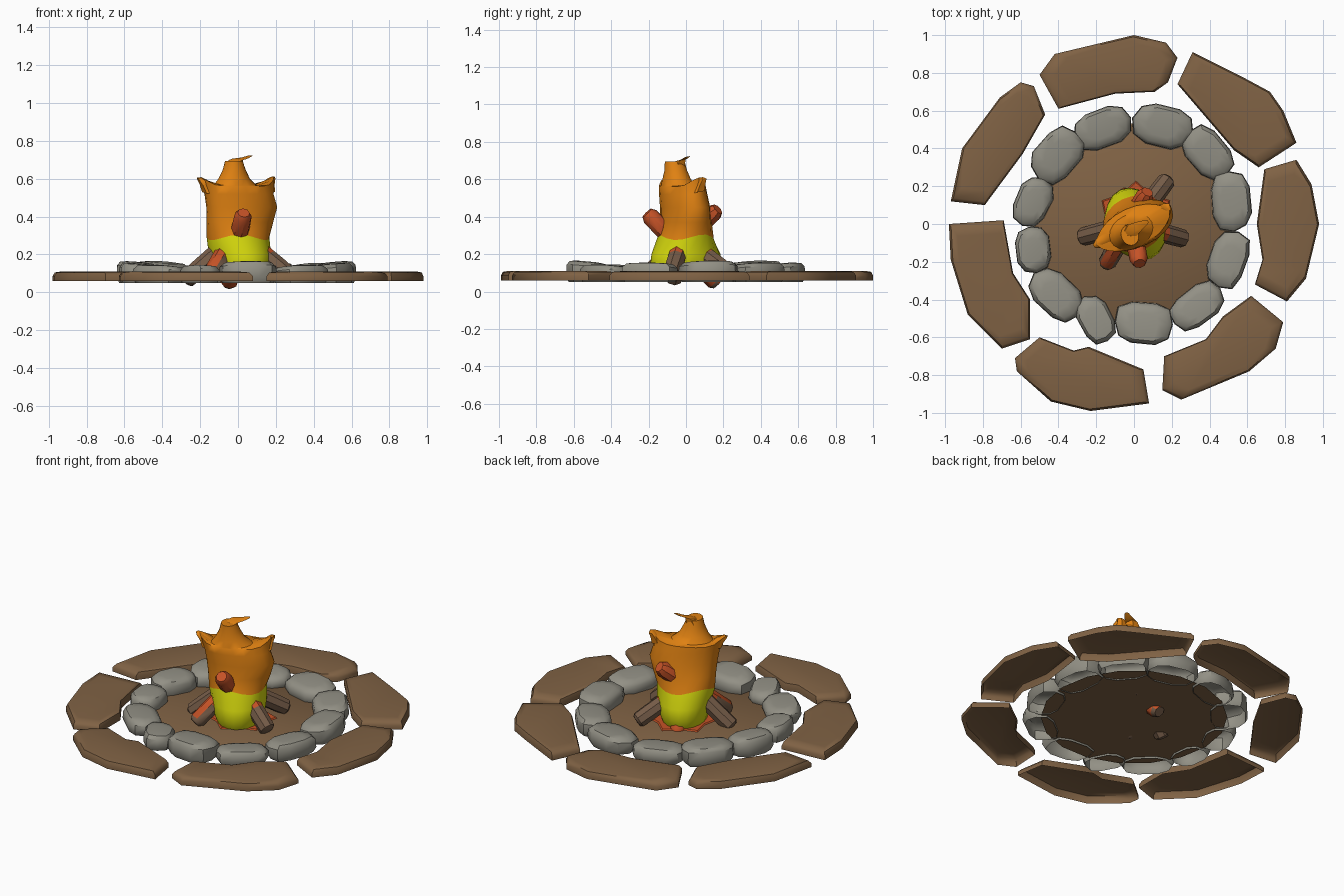
import bpy, bmesh, math, random
from mathutils import Vector, Matrix

if "Cube" in bpy.data.objects:
    bpy.data.objects.remove(bpy.data.objects["Cube"])

random.seed(4)


def material(name, rgb):
    m = bpy.data.materials.new(name)
    m.diffuse_color = (*rgb, 1)
    m.use_nodes = True
    m.node_tree.nodes["Principled BSDF"].inputs["Base Color"].default_value = m.diffuse_color
    return m


EARTH = material("earth_brown", (0.215, 0.122, 0.058))
STONE = material("stone_grey", (0.29, 0.28, 0.235))
BARK = material("bark_brown", (0.18, 0.108, 0.065))
EMBER = material("ember_red", (0.56, 0.085, 0.02))
ORANGE = material("flame_orange", (0.74, 0.22, 0.006))
YELLOW = material("flame_yellow", (0.66, 0.68, 0.004))


def loft(name, rings, mats, rule=None, cap_bottom=False, angle=40):
    """Skin a stack of equal-sized rings; rule(face centre) picks the material."""
    bm = bmesh.new()
    vs = [[bm.verts.new(p) for p in r] for r in rings]
    n = len(vs[0])
    for lo, hi in zip(vs, vs[1:]):
        for i in range(n):
            j = (i + 1) % n
            bm.faces.new((lo[i], lo[j], hi[j], hi[i]))
    bm.faces.new(vs[-1])
    if cap_bottom:
        bm.faces.new(vs[0][::-1])
    if rule:
        for f in bm.faces:
            f.material_index = rule(f.calc_center_median())
    me = bpy.data.meshes.new(name)
    bm.to_mesh(me)
    bm.free()
    for m in mats:
        me.materials.append(m)
    ob = bpy.data.objects.new(name, me)
    bpy.context.collection.objects.link(ob)
    bpy.ops.object.select_all(action='DESELECT')
    ob.select_set(True)
    bpy.context.view_layer.objects.active = ob
    bpy.ops.object.shade_smooth_by_angle(angle=math.radians(angle))
    return ob


def tiers(outline, levels):
    """Stack copies of an outline at (z, scale) levels."""
    c = sum((Vector(p) for p in outline), Vector((0, 0))) / len(outline)
    return [[(*(c + (Vector(p) - c) * s), z) for p in outline] for z, s in levels]


# Outer ring of earth slabs: outlines in hundredths, counter-clockwise
slabs = [
    [23, 88, 17, 96, 0, 100, -42, 90, -50, 79, -40, 61, -10, 69, 11, 70, 18, 75],
    [86, 43, 79, 60, 72, 70, 59, 77, 31, 91, 23, 74, 35, 60, 53, 39, 66, 30],
    [81, -41, 91, -29, 98, 0, 94, 21, 86, 34, 69, 29, 65, 0, 68, -19, 64, -32],
    [15, -88, 25, -93, 61, -78, 75, -66, 79, -52, 62, -38, 47, -49, 38, -61, 16, -70],
    [-62, -78, -44, -94, -23, -99, 8, -95, 5, -77, -24, -65, -32, -67, -50, -60, -63, -71],
    [-98, 0, -97, -19, -88, -48, -70, -66, -55, -61, -55, -40, -64, -26, -69, 2],
    [-60, 75, -71, 67, -91, 40, -97, 12, -79, 10, -59, 37, -47, 58, -53, 73],
]
for k, d in enumerate(slabs):
    pts = [(d[i] / 100, d[i + 1] / 100) for i in range(0, len(d), 2)]
    loft(f"earth_slab_{k + 1}", tiers(pts, [(0.06, 1), (0.085, 1), (0.105, 0.95), (0.11, 0.8)]),
         [EARTH], angle=50)

# Ground disc inside the stones
disc = [(0.54 * math.cos(t * math.tau / 18), 0.54 * math.sin(t * math.tau / 18)) for t in range(18)]
loft("ground_disc", tiers(disc, [(0.06, 1), (0.07, 0.97)]), [EARTH], cap_bottom=True)

# Ring of stones: x, y, length, width, turn in degrees, top height
stones = [
    (-.165, .51, .33, .21, 20, .14), (.155, .52, .33, .23, -14, .15),
    (.39, .375, .32, .21, -50, .15), (.515, .12, .33, .21, -85, .16),
    (.50, -.19, .32, .21, 70, .15), (.335, -.435, .32, .20, 38, .14),
    (.05, -.525, .32, .23, -3, .16), (-.20, -.505, .27, .18, -62, .14),
    (-.41, -.38, .33, .21, -45, .14), (-.535, -.135, .26, .19, -80, .15),
    (-.535, .115, .29, .19, 65, .16), (-.405, .365, .33, .23, 52, .16),
]
for k, (x, y, l, w, turn, top) in enumerate(stones):
    rot = Matrix.Rotation(math.radians(turn), 2)
    pts = []
    for i in range(10):
        t = i * math.tau / 10
        c, s = math.cos(t), math.sin(t)
        j = random.uniform(0.94, 1.04)
        p = rot @ Vector((math.copysign(abs(c) ** 0.75, c) * l / 2 * j,
                          math.copysign(abs(s) ** 0.75, s) * w / 2 * j))
        pts.append((x + p.x, y + p.y))
    rings = tiers(pts, [(0.05, 0.88), (0.08, 1), (top - 0.025, 0.97), (top - 0.005, 0.82), (top, 0.5)])
    # tops slope down toward the fire
    out = Vector((x, y)).normalized()
    rings[2:] = [[(a, b, z + 0.09 * ((a - x) * out.x + (b - y) * out.y)) for a, b, z in r]
                 for r in rings[2:]]
    loft(f"stone_{k + 1}", rings, [STONE])


# Leaning logs: foot, tip, height above which the wood glows
def log(name, a, b, glow, r=0.05):
    a, b = Vector(a), Vector(b)
    q = (b - a).to_track_quat('Z', 'Y')
    rings = []
    for t, s in ((0, .65), (.04, .95), (.25, 1), (.5, 1), (.75, 1), (.95, .95), (1, .65)):
        rings.append([a.lerp(b, t) + q @ Vector((r * s * math.cos(i * math.pi / 4),
                                                 r * s * math.sin(i * math.pi / 4), 0)) for i in range(8)])
    loft(name, rings, [BARK, EMBER], lambda c: int(c.z > glow), cap_bottom=True)


log("log_back", (-.05, .17, .04), (.03, -.21, .42), 0.05)
log("log_front_left", (-.15, -.22, .08), (.07, .17, .44), 0.16)
log("log_left", (-.28, -.07, .06), (-.02, 0, .29), 0.26)
log("log_right", (.27, -.08, .09), (.05, -.02, .27), 0.22)
log("log_back_right", (.18, .24, .09), (.0, .0, .27), 0.2)

# Glowing ember patch on the ground
patch = []
for i in range(12):
    r = 0.21 if i % 2 else 0.16
    patch.append((r * math.cos(i * math.pi / 6) + 0.01, r * math.sin(i * math.pi / 6) + 0.02))
loft("ember_patch", tiers(patch, [(0.068, 1), (0.077, 0.95)]), [EMBER])

# Flame: oval rings (z, cx, cy, a, b) on an axis turned 25 degrees
N = 20
turn = Matrix.Rotation(math.radians(25), 2)


def oval(z, cx, cy, a, b, wave=0.0, spike=0.0):
    ring = []
    for i in range(N):
        t = i * math.tau / N
        k = abs(math.cos(t)) ** 8 * spike          # horns at both ends of the oval
        p = turn @ Vector(((a + 0.35 * k) * math.cos(t), b * math.sin(t)))
        ring.append((cx + p.x, cy + p.y, z + k + wave * math.sin(3 * t + 1)))
    return ring


flame = [
    oval(.075, .01, 0, .13, .175), oval(.13, .01, 0, .15, .20), oval(.20, .01, 0, .16, .19),
    oval(.29, 0, 0, .17, .145, wave=.015), oval(.37, .01, 0, .185, .125),
    oval(.45, .02, -.005, .20, .115), oval(.52, .005, -.015, .195, .11),
    oval(.56, -.005, -.02, .195, .105, spike=.05),
    oval(.565, -.015, -.04, .12, .09), oval(.60, -.02, -.05, .085, .075),
    oval(.65, -.02, -.055, .06, .06), oval(.695, -.022, -.06, .045, .055),
]
loft("flame", flame, [YELLOW, ORANGE], lambda c: int(c.z > 0.288), cap_bottom=True, angle=45)


# Curling wisps at the flame tips
def wisp(name, path, r):
    rings = []
    for k, p in enumerate(path):
        s = r * (1 - k / len(path))
        rings.append([(p[0] + s * math.cos(i * math.tau / 6), p[1] + s * math.sin(i * math.tau / 6),
                       p[2] + 0.2 * s * math.sin(i * math.tau / 6)) for i in range(6)])
    loft(name, rings, [ORANGE], cap_bottom=True, angle=50)


wisp("top_wisp", [(-.025, -.05, .66), (-.01, -.035, .70), (.03, -.01, .708), (.065, .01, .722)], .05)
wisp("right_wisp", [(.15, .06, .53), (.16, .075, .57), (.175, .09, .60), (.185, .08, .61)], .045)
wisp("left_wisp", [(-.14, -.08, .53), (-.165, -.09, .57), (-.19, -.105, .595), (-.205, -.11, .605)], .05)
